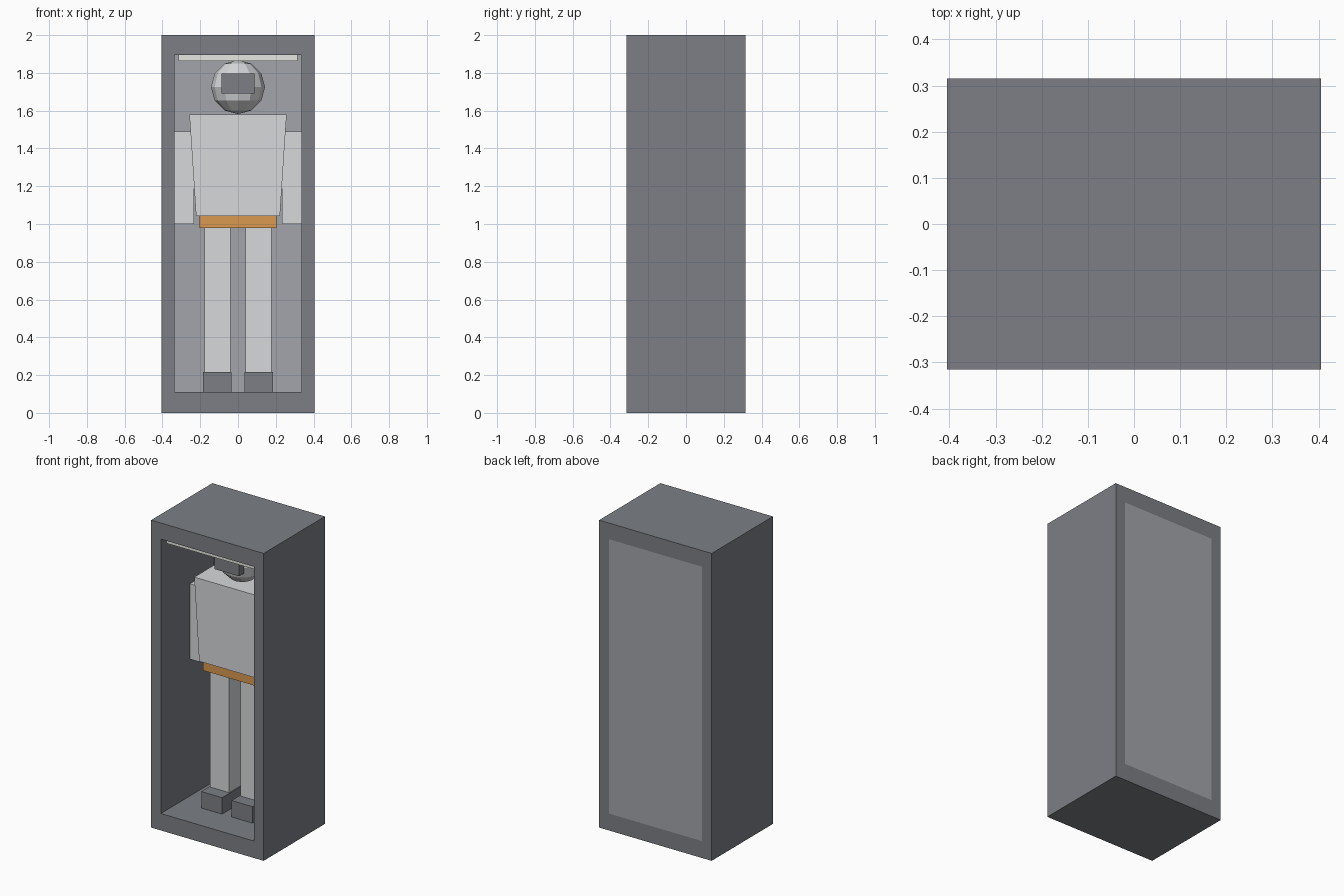
import bpy, bmesh

if "Cube" in bpy.data.objects:
    bpy.data.objects.remove(bpy.data.objects["Cube"])


def material(name, rgb):
    m = bpy.data.materials.new(name)
    m.diffuse_color = (*rgb, 1)
    m.use_nodes = True
    m.node_tree.nodes["Principled BSDF"].inputs["Base Color"].default_value = m.diffuse_color
    return m


DARK = material("dark grey", (0.20, 0.212, 0.232))
PANEL = material("mid grey", (0.36, 0.375, 0.405))
BODY = material("light grey", (0.68, 0.69, 0.70))
LAMP = material("lamp white", (0.86, 0.86, 0.83))
ORANGE = material("orange", (0.70, 0.32, 0.08))


def finish(name, bm, mat):
    bmesh.ops.recalc_face_normals(bm, faces=bm.faces)
    me = bpy.data.meshes.new(name)
    bm.to_mesh(me)
    bm.free()
    me.materials.append(mat)
    ob = bpy.data.objects.new(name, me)
    bpy.context.collection.objects.link(ob)
    return ob


def box(name, xs, ys, zs, mat, top_x=1.0):
    """Box from axis ranges; top_x widens the top along x."""
    bm = bmesh.new()
    bmesh.ops.create_cube(bm, size=1)
    for v in bm.verts:
        wide = top_x if v.co.z > 0 else 1.0
        x, y, z = (r[0] if c < 0 else r[1] for c, r in zip(v.co, (xs, ys, zs)))
        v.co = (x * wide, y, z)
    return finish(name, bm, mat)


W, D, H = 0.405, 0.315, 2.0      # outer half width, half depth, height
IW, Z0, Z1 = 0.335, 0.11, 1.895  # opening

# Alcove: floor, ceiling, back panel and ceiling lamp
box("alcove_floor", (-IW, IW), (-D, D), (0, Z0), DARK)
box("alcove_ceiling", (-IW, IW), (-D, D), (Z1, H), DARK)
box("back_panel", (-IW, IW), (0.23, D), (Z0, Z1), PANEL)
box("ceiling_lamp", (-0.315, 0.315), (-0.285, -0.225), (1.862, Z1), LAMP)

# Mirrored parts: walls, arms, legs, feet
for s, side in ((-1, "left"), (1, "right")):
    def pair(name, x0, x1, ys, zs, mat):
        box(f"{side}_{name}", sorted((s * x0, s * x1)), ys, zs, mat)
    pair("wall", IW, W, (-D, D), (0, H), DARK)
    pair("arm", 0.233, 0.345, (-0.015, 0.105), (1.0, 1.49), BODY)
    pair("leg", 0.04, 0.177, (-0.033, 0.123), (0.2, 0.98), BODY)
    pair("foot", 0.034, 0.184, (-0.115, 0.125), (Z0, 0.217), DARK)

# Torso and belt
box("torso", (-0.222, 0.222), (-0.082, 0.172), (1.042, 1.58), BODY, top_x=1.16)
box("belt", (-0.205, 0.205), (-0.065, 0.155), (0.98, 1.042), ORANGE)

# Faceted head with visor
bm = bmesh.new()
bmesh.ops.create_uvsphere(bm, u_segments=12, v_segments=6, radius=0.143)
bmesh.ops.translate(bm, verts=bm.verts, vec=(0, 0.045, 1.725))
finish("head", bm, BODY)
box("visor", (-0.088, 0.088), (-0.115, -0.065), (1.69, 1.797), DARK)
